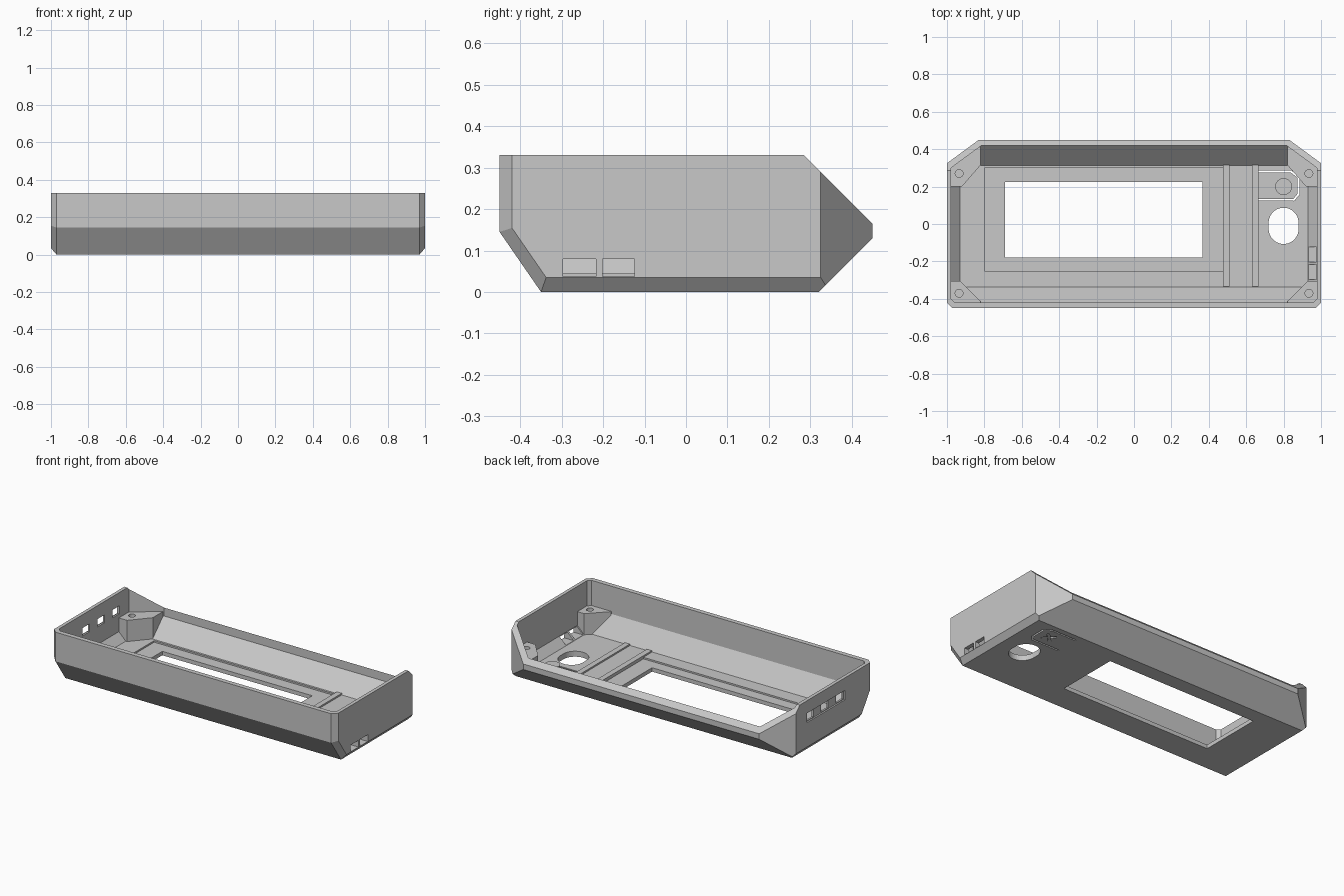
import bpy, bmesh, math
from mathutils import Vector

cube = bpy.data.objects.get("Cube")
if cube:
    bpy.data.objects.remove(cube, do_unlink=True)

grey = bpy.data.materials.new("plain grey")
grey.use_nodes = True
COLOUR = (0.58, 0.58, 0.58, 1)
grey.diffuse_color = COLOUR
grey.node_tree.nodes["Principled BSDF"].inputs["Base Color"].default_value = COLOUR


def finish(bm, name):
    bmesh.ops.recalc_face_normals(bm, faces=bm.faces)
    mesh = bpy.data.meshes.new(name)
    bm.to_mesh(mesh)
    bm.free()
    mesh.materials.append(grey)
    ob = bpy.data.objects.new(name, mesh)
    bpy.context.scene.collection.objects.link(ob)
    return ob


def box(name, lo, hi, planes=()):
    """Box between two corners, trimmed by (normal, point) planes."""
    bm = bmesh.new()
    bmesh.ops.create_cube(bm, size=1)
    lo, hi = Vector(lo), Vector(hi)
    for v in bm.verts:
        v.co = (lo + hi) / 2 + v.co * (hi - lo)
    for normal, point in planes:
        cut = bmesh.ops.bisect_plane(bm, geom=bm.verts[:] + bm.edges[:] + bm.faces[:],
                                     plane_co=point, plane_no=normal, clear_outer=True)
        edges = [e for e in cut["geom_cut"] if isinstance(e, bmesh.types.BMEdge)]
        bmesh.ops.contextual_create(bm, geom=edges)
    return finish(bm, name)


def prism(name, outline, z0, z1):
    bm = bmesh.new()
    face = bm.faces.new([bm.verts.new((x, y, z0)) for x, y in outline])
    top = bmesh.ops.extrude_face_region(bm, geom=[face])["geom"]
    for v in top:
        if isinstance(v, bmesh.types.BMVert):
            v.co.z = z1
    return finish(bm, name)


def oval(x, y, r, stretch=0.0, n=32):
    """Circle outline, pulled apart along y into a slot."""
    pts = []
    for i in range(n):
        a = 2 * math.pi * (i + 0.5) / n
        s = math.sin(a)
        pts.append((x + r * math.cos(a), y + r * s + math.copysign(stretch, s)))
    return pts


def stroke(name, a, b, width, z0, z1):
    a, b = Vector(a), Vector(b)
    along = (b - a).normalized() * width / 2
    side = Vector((-along.y, along.x))
    a, b = a - along, b + along
    return prism(name, [a - side, b - side, b + side, a + side], z0, z1)


def combine(target, tools, operation="DIFFERENCE"):
    for tool in tools:
        mod = target.modifiers.new("boolean", "BOOLEAN")
        mod.operation, mod.object, mod.solver = operation, tool, "EXACT"
    graph = bpy.context.evaluated_depsgraph_get()
    mesh = bpy.data.meshes.new_from_object(target.evaluated_get(graph))
    target.modifiers.clear()
    target.data = mesh
    for tool in tools:
        bpy.data.objects.remove(tool, do_unlink=True)


# Trim planes shared by the shell and its cavity
FRONT_SLOPE = Vector((0, -0.823, -0.568))


def both(normal, point):
    (a, b, c), (x, y, z) = normal, point
    return [((s * a, b, c), (s * x, y, z)) for s in (1, -1)]


# Outer shell: sloped front and back, chamfered ends and corners
case = box("case_shell", (-1, -0.45, 0), (1, 0.45, 0.33),
           [(FRONT_SLOPE, (0, -0.35, 0)), ((0, 1, -1), (0, 0.32, 0)),
            ((0, 1, 1), (0, 0.45, 0.165))]
           + both((0.125, 0.17, 0), (1, 0.325, 0))
           + both((1, -1, 0), (0.97, -0.45, 0))
           + both((1, -0.823, -0.568), (0.97, -0.45, 0.145))
           + both((0.035, 0, -0.03), (1, 0, 0.035)))

# Cavity with the four corner screw posts left standing
cavity = box("cavity", (-0.978, -0.42, 0.035), (0.978, 0.42, 0.6),
             [(FRONT_SLOPE, (0, -0.338, 0.035)), ((0, 1, -1), (0, 0.313, 0.035))]
             + both((0.125, 0.17, 0), (0.978, 0.3, 0))
             + both((1, -1, 0), (0.958, -0.42, 0))
             + both((1, 0, -1), (0.93, 0, 0.035)))
posts = []
for s in (1, -1):
    back = [(1.1, 0.2), (0.92, 0.2), (0.82, 0.315), (0.82, 0.6), (1.1, 0.6)]
    front = [(1.1, -0.305), (0.93, -0.305), (0.82, -0.415), (0.82, -0.6), (1.1, -0.6)]
    for outline in (back, front):
        posts.append(prism("post", [(s * x, y) for x, y in outline], -0.1, 0.17))
combine(cavity, posts)
combine(case, [cavity])

# Screen window, shallow screen pocket and oval opening
cuts = [box("window", (-0.69, -0.18, -0.1), (0.365, 0.225, 0.1)),
        box("pocket", (-0.8, -0.25, 0.025), (0.475, 0.3, 0.06)),
        prism("opening", oval(0.8, -0.01, 0.08, 0.017), -0.1, 0.1)]

# Blind screw holes
for x in (-0.935, 0.935):
    for y in (-0.37, 0.27):
        cuts.append(prism("screw_hole", oval(x, y, 0.021, n=20), 0.08, 0.3))

# Two slots in the left end, recessed row of three ports in the right end
for y0, y1 in ((-0.297, -0.217), (-0.202, -0.124)):
    cuts.append(box("slot", (0.9, y0, 0.037), (1.1, y1, 0.08)))
cuts.append(box("recess", (-1.1, -0.17, 0.19), (-0.99, 0.21, 0.25)))
for y in (-0.13, 0.02, 0.17):
    cuts.append(box("port", (-1.1, y - 0.035, 0.195), (-0.9, y + 0.035, 0.245)))

# Slit that frees the flexible button tongue
path = [(0.67, 0.28), (0.84, 0.28), (0.88, 0.25), (0.88, 0.16), (0.855, 0.13), (0.67, 0.13)]
for a, b in zip(path, path[1:]):
    cuts.append(stroke("slit", a, b, 0.01, -0.1, 0.1))

# Cross engraved under the button
for s in (1, -1):
    cuts.append(stroke("cross", (0.775, 0.205 - s * 0.025), (0.825, 0.205 + s * 0.025),
                       0.016, -0.1, 0.008))
combine(case, cuts)

# Button post and floor ribs
prism("button_post", oval(0.8, 0.2, 0.045), 0.03, 0.075)
for name, x0, x1 in (("inner_rib", 0.475, 0.51), ("outer_rib", 0.63, 0.665)):
    box(name, (x0, -0.335, 0.03), (x1, 0.315, 0.045))
